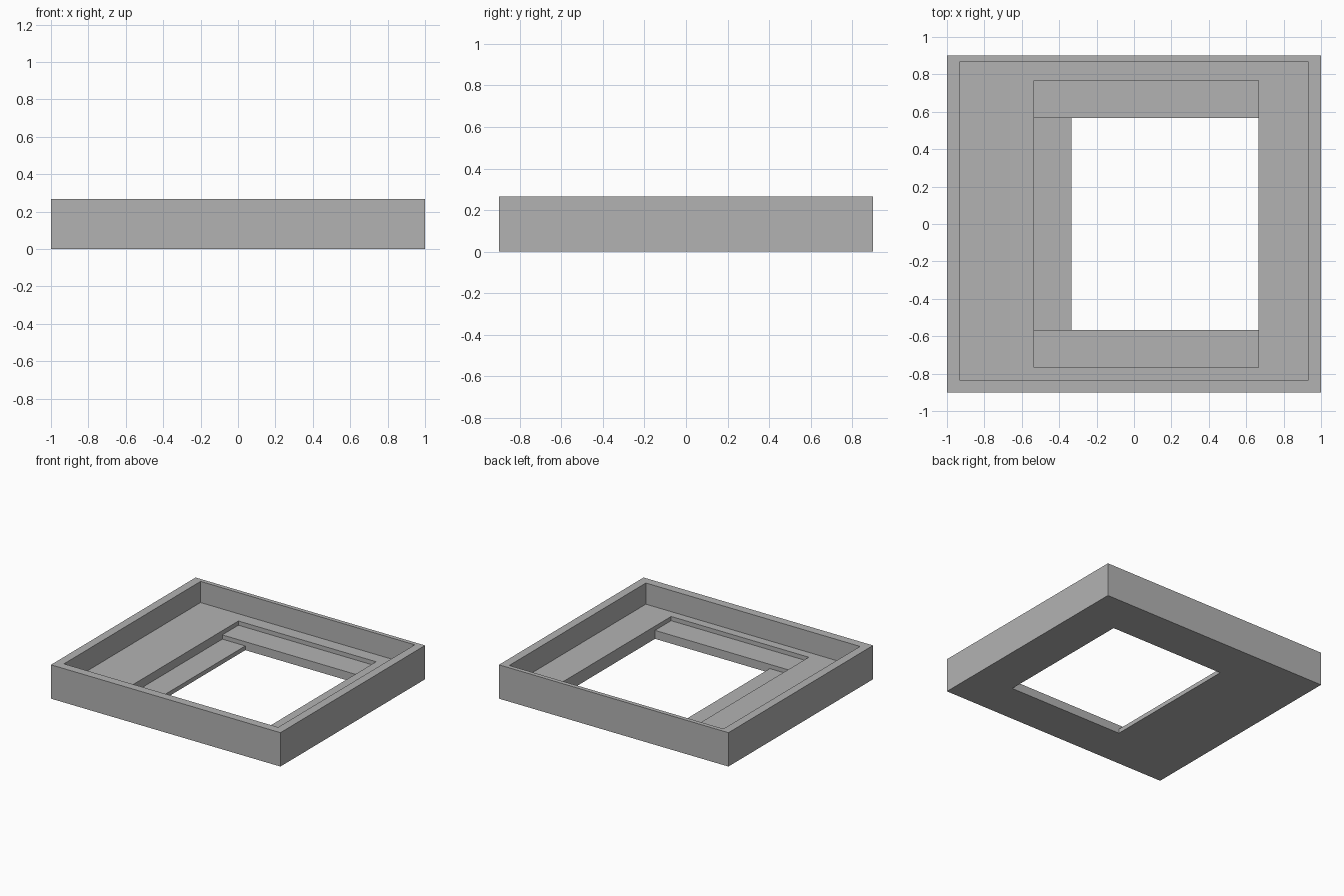
import bpy
import bmesh
from mathutils import Vector

cube = bpy.data.objects.get("Cube")
if cube:
    bpy.data.objects.remove(cube, do_unlink=True)

U = 1 / 30   # the design module: the tray is 60 x 54 x 8 modules
TOP = 8
ABOVE = 12   # cutters rise clear of the rim

grey = bpy.data.materials.new("mid grey")
grey.use_nodes = True
colour = (0.45, 0.45, 0.45, 1)
grey.diffuse_color = colour
grey.node_tree.nodes["Principled BSDF"].inputs["Base Color"].default_value = colour


def block(name, xs, ys, zs):
    """Box between the given module coordinates on each axis."""
    bm = bmesh.new()
    bmesh.ops.create_cube(bm, size=1)
    for v in bm.verts:
        v.co = Vector([r[1 if c > 0 else 0] * U
                       for r, c in zip((xs, ys, zs), v.co)])
    mesh = bpy.data.meshes.new(name)
    bm.to_mesh(mesh)
    bm.free()
    mesh.materials.append(grey)
    obj = bpy.data.objects.new(name, mesh)
    bpy.context.collection.objects.link(obj)
    return obj


def carve(target, name, xs, ys, floor):
    """Cut a rectangular pocket down to the given floor level."""
    cutter = block(name, xs, ys, (floor, ABOVE))
    cutter.hide_render = True
    mod = target.modifiers.new(name, 'BOOLEAN')
    mod.operation = 'DIFFERENCE'
    mod.solver = 'EXACT'
    mod.object = cutter
    bpy.context.view_layer.objects.active = target
    bpy.ops.object.modifier_apply(modifier=name)
    bpy.data.objects.remove(cutter, do_unlink=True)


# Outer body
tray = block("stepped_tray", (-30, 30), (-27, 27), (0, TOP))

# Main cavity inside the rim (front rim is thicker than the back rim)
carve(tray, "main_cavity", (-28, 28), (-25, 26), 3)

# Recess that leaves the front and back ledges
carve(tray, "ledge_recess", (-16, 20), (-23, 23), 2)

# Lower recess that leaves the thin side shelf
carve(tray, "shelf_recess", (-16, 20), (-17, 17), 1)

# Opening through the bottom
carve(tray, "window_opening", (-10, 20), (-17, 17), -2)
